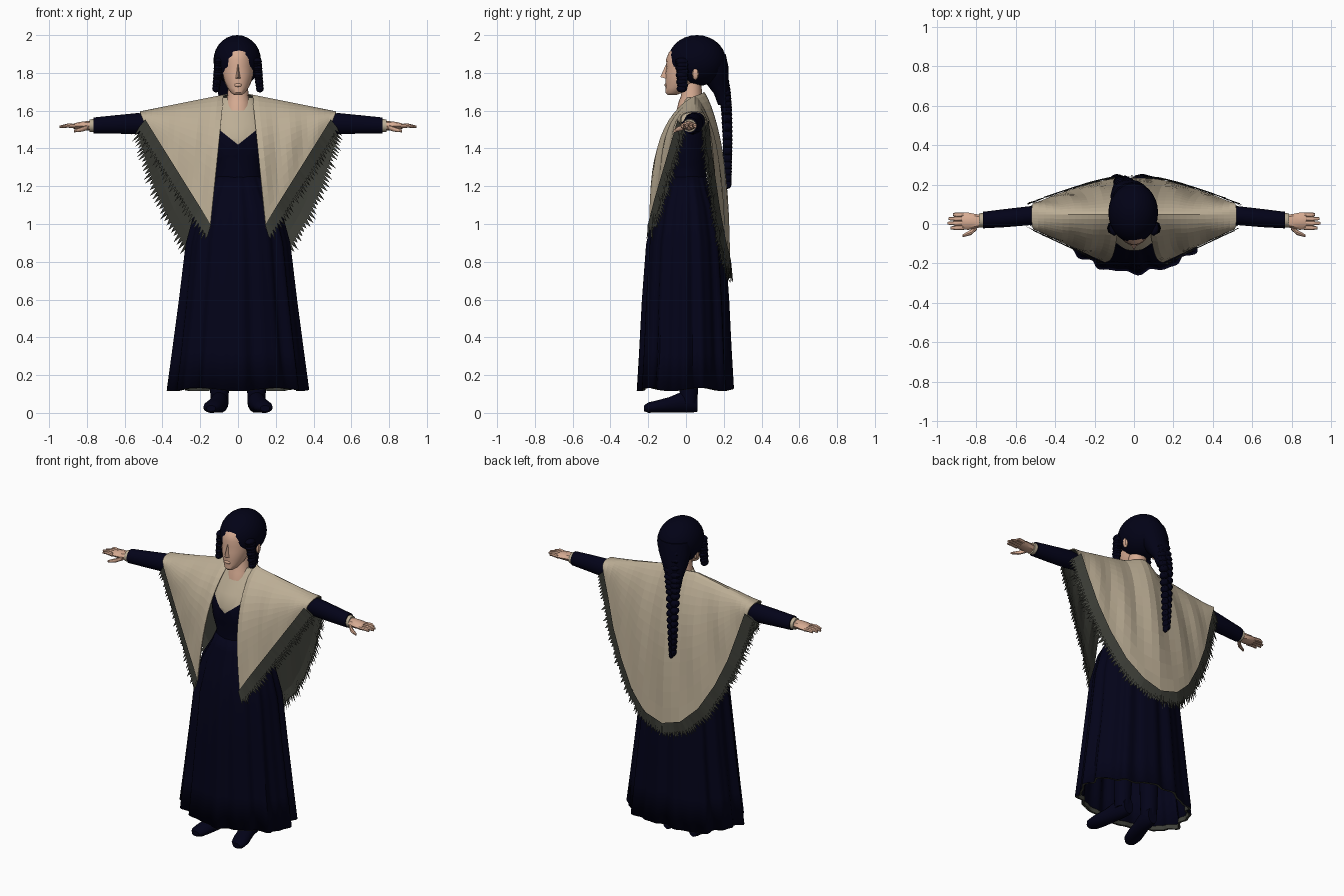
import bpy, bmesh, math, random
from mathutils import Vector as V

if "Cube" in bpy.data.objects:
    bpy.data.objects.remove(bpy.data.objects["Cube"])
random.seed(4)

def mat(name, *c):
    m = bpy.data.materials.new(name)
    m.diffuse_color = (*c, 1)
    m.use_nodes = True
    m.node_tree.nodes["Principled BSDF"].inputs["Base Color"].default_value = m.diffuse_color
    return m
NAVY = mat("navy cloth", .0008, .0008, .0095)
HAIR = mat("dark hair", .0006, .0006, .008)
BEIGE = mat("beige wool", .50, .42, .30)
OLIVE = mat("dark olive lining", .048, .05, .04)
SKIN = mat("skin", .68, .41, .29)

def finish(name, bm, mats, smooth=True):
    me = bpy.data.meshes.new(name)
    bm.to_mesh(me); bm.free()
    for m in mats: me.materials.append(m)
    ob = bpy.data.objects.new(name, me)
    bpy.context.collection.objects.link(ob)
    if smooth:
        bpy.ops.object.select_all(action='DESELECT')
        ob.select_set(True); bpy.context.view_layer.objects.active = ob
        bpy.ops.object.shade_smooth_by_angle(angle=math.radians(40))
    return ob

def ring(c, a, b, axis='z', n=16):
    out = []
    for k in range(n):
        t = 2 * math.pi * k / n
        p, q = a * math.cos(t), b * math.sin(t)
        out.append(V(c) + V({'x': (0, p, q), 'y': (p, 0, q), 'z': (p, q, 0)}[axis]))
    return out

def grid(bm, rows, closed):
    vs = [[bm.verts.new(p) for p in r] for r in rows]
    n = len(rows[0])
    for a, b in zip(vs, vs[1:]):
        for k in range(n if closed else n - 1):
            bm.faces.new((a[k], a[(k + 1) % n], b[(k + 1) % n], b[k]))
    return vs

def loft_into(bm, rings, caps=True):
    vs = grid(bm, rings, True)
    if caps:
        bm.faces.new(vs[0]); bm.faces.new(vs[-1])
    bmesh.ops.recalc_face_normals(bm, faces=bm.faces)

def loft(name, rings, m, caps=True):
    bm = bmesh.new()
    loft_into(bm, rings, caps)
    return finish(name, bm, [m])

def ball(bm, c, r, seg=12):
    res = bmesh.ops.create_uvsphere(bm, u_segments=seg, v_segments=max(6, seg // 2), radius=1)
    for v in res['verts']:
        v.co = V((v.co.x * r[0] + c[0], v.co.y * r[1] + c[1], v.co.z * r[2] + c[2]))

def interp(pts, u):
    f = min(max(u, 0), 1) * (len(pts) - 1)
    i = min(int(f), len(pts) - 2)
    return V(pts[i]).lerp(V(pts[i + 1]), f - i)

# Pleated skirt with olive trim under the hem
def skirt_ring(z, rx, ry, amp, n=132):
    out = []
    for k in range(n):
        t = 2 * math.pi * k / n
        c, s = math.cos(t), math.sin(t)
        f = 1 - amp + amp * (.6 * math.cos(13 * t + 1) + .4 * math.cos(21 * t))
        out.append(V((c * rx * f, math.copysign(abs(s) ** .95, s) * ry * f, z + amp * .15 * math.sin(5 * t))))
    return out
rows = [(.125, .382, .262, .055), (.32, .355, .25, .055), (.6, .317, .235, .05), (.9, .28, .212, .04),
        (1.08, .23, .172, .035), (1.18, .17, .13, .03), (1.25, .135, .108, .01)]
skirt = loft("skirt", [skirt_ring(*r) for r in rows], NAVY, False)
sol = skirt.modifiers.new("cloth", 'SOLIDIFY'); sol.thickness = .006
loft("hem_trim", [skirt_ring(.123, .381, .261, .055), skirt_ring(.123, .367, .247, .055),
                  skirt_ring(.15, .365, .245, .055)], OLIVE, False)

# Bodice and blouse: cut along a V neckline
bm = bmesh.new()
loft_into(bm, [ring((0, y, z), a, b, 'z', 32) for z, a, b, y in
    [(1.2, .14, .112, 0), (1.27, .13, .105, 0), (1.36, .15, .122, -.005), (1.45, .16, .13, -.005),
     (1.53, .165, .108, .01), (1.6, .135, .075, .03), (1.635, .11, .062, .035), (1.67, .08, .052, .045)]])
for s in (-1, 1):
    bmesh.ops.bisect_plane(bm, geom=bm.verts[:] + bm.edges[:] + bm.faces[:],
                           plane_co=(0, 0, 1.42), plane_no=(-.8 * s, 0, 1))
for f in bm.faces:
    c = f.calc_center_median()
    f.material_index = int(c.z > 1.42 + .8 * abs(c.x) and c.y < .03 or c.z > 1.6)
finish("bodice", bm, [NAVY, BEIGE])

# Neck, face, nose, ears
loft("neck", [ring((0, y, z), r, q, 'z') for z, r, q, y in
    [(1.6, .07, .06, .01), (1.645, .066, .062, .022), (1.68, .056, .056, .03), (1.76, .05, .05, .03)]], SKIN)
loft("face", [ring((0, (f + b) / 2, z), a, (b - f) / 2, 'z', 20) for z, a, f, b in
    [(1.683, .02, -.098, -.05), (1.695, .038, -.109, -.02), (1.72, .055, -.108, .02), (1.75, .07, -.108, .05),
     (1.8, .083, -.109, .09), (1.835, .086, -.102, .11), (1.87, .085, -.106, .12), (1.91, .078, -.09, .12),
     (1.95, .055, -.05, .11)]], SKIN)
bm = bmesh.new()
n = [bm.verts.new(p) for p in [(0, -.104, 1.85), (-.016, -.1, 1.768), (.016, -.1, 1.768), (0, -.136, 1.778)]]
for a, b, c in [(0, 1, 3), (0, 3, 2), (1, 2, 3), (0, 2, 1)]:
    bm.faces.new((n[a], n[b], n[c]))
bmesh.ops.recalc_face_normals(bm, faces=bm.faces)
ball(bm, (0, -.106, 1.735), (.022, .008, .009), 8)
finish("nose_and_mouth", bm, [SKIN])
bm = bmesh.new()
for s in (-1, 1):
    ball(bm, (s * .106, .05, 1.795), (.014, .018, .033), 8)
finish("ears", bm, [SKIN])

# Hair cap, gathered nape, side strands and braid
bm = bmesh.new()
ball(bm, (-.004, .058, 1.865), (.126, .153, .135), 28)
for s in (-1, 1):
    for k in range(9):
        w = 1 - .03 * k
        ball(bm, (s * (.1 + .002 * k), -.022 + .004 * (k % 2), 1.86 - .018 * k), (.027 * w, .038 * w, .02), 8)
loft_into(bm, [ring((x, y, z), a, b) for x, y, z, a, b in
    [(-.01, .12, 1.9, .1, .09), (-.02, .14, 1.83, .1, .085), (-.035, .16, 1.76, .08, .065),
     (-.05, .19, 1.69, .055, .042), (-.055, .2, 1.63, .045, .03)]])
finish("hair", bm, [HAIR])
bm = bmesh.new()
path = [(-.03, .18, 1.84), (-.05, .205, 1.7), (-.06, .215, 1.6), (-.06, .22, 1.45), (-.06, .22, 1.32), (-.06, .22, 1.21)]
for k in range(34):
    u = k / 33
    p, w = interp(path, u), .055 - .037 * u
    ball(bm, (p.x + (1 if k % 2 else -1) * w * .4, p.y, p.z), (w * .75, .014 + w * .4, .024), 8)
finish("braid", bm, [HAIR])

# Sleeves, cuffs, hands, shoes (both sides)
for s, side in ((-1, "left"), (1, "right")):
    tube = lambda name, pts, m, ax='x', n=14: loft(
        name, [ring((s * x, y, z), a, b, ax, n) for x, y, z, a, b in pts], m)
    tube(side + "_sleeve", [(.1, .03, 1.53, .045, .06), (.25, .035, 1.53, .04, .05), (.4, .04, 1.53, .038, .046),
        (.48, .042, 1.532, .043, .05), (.53, .042, 1.532, .048, .057), (.65, .03, 1.527, .046, .05),
        (.765, .02, 1.522, .042, .043)], NAVY)
    tube(side + "_cuff", [(.755, .02, 1.522, .036, .036), (.785, .018, 1.52, .036, .034)], BEIGE)
    bm = bmesh.new()
    digits = [[(.77, .016, 1.52, .03, .027), (.8, .014, 1.52, .036, .025), (.84, .014, 1.52, .044, .02), (.872, .016, 1.518, .042, .014)]]
    for y0, y1, x1 in [(-.018, -.02, .93), (.004, .004, .945), (.026, .027, .94), (.046, .048, .918)]:
        digits.append([(.862, y0, 1.518, .012, .012), (.9, (y0 + y1) / 2, 1.521, .012, .011), (x1, y1, 1.515, .007, .006)])
    digits.append([(.795, -.012, 1.512, .016, .013), (.825, -.042, 1.502, .014, .013), (.868, -.06, 1.492, .007, .007)])
    for d in digits:
        loft_into(bm, [ring((s * x, y, z), a, b, 'x', 8) for x, y, z, a, b in d])
    finish(side + "_hand", bm, [SKIN])
    tube(side + "_shoe", [(.09, .06, .055, .033, .05), (.092, .03, .06, .043, .06), (.1, -.03, .055, .045, .055),
        (.115, -.09, .042, .048, .042), (.13, -.15, .034, .052, .034), (.14, -.2, .028, .044, .028),
        (.143, -.222, .024, .025, .016)], NAVY, 'y')
    tube(side + "_boot_leg", [(.098, .015, .05, .045, .045), (.098, .015, .12, .05, .05), (.095, .02, .45, .06, .06)], NAVY, 'z')

# Shawl: two front panels and one back panel hanging from a shoulder ridge
def ridge(x):
    return V((x, .048 + .047 * max(0, 1 - (x / .1) ** 2), 1.7 - .2 * abs(x)))
def front_edge(u):
    x = .148 + .352 * u
    return V((x, -.196 + .165 * u, .98 + (x - .148) * 1.6))
BACK = [(0, .235, .755), (.13, .228, .795), (.24, .2, .9), (.335, .17, 1.06),
        (.41, .145, 1.23), (.462, .122, 1.4), (.505, .108, 1.54)]
def back_edge(u):
    p = interp(BACK, abs(u))
    return V((math.copysign(p.x, u), p.y, p.z))

def panel(name, us, top, bottom, back):
    bm = bmesh.new()
    cols = []
    for u in us:
        a, b, col = top(u), bottom(u), []
        w = abs(u)
        for j in range(15):
            t = (j / 14) ** 1.6
            p = a.lerp(b, t)
            g = (1 - (1 - t) ** 4) ** (.8 - .3 * w)
            k = (.68 + .2 * w) if back else (.83 + .1 * w)
            p.y = a.y + (b.y - a.y) * (k * g + (1 - k) * t)
            p.y += .008 * math.sin(a.x * 38 + 2 * t) * math.sin(math.pi * t) * (1 - u * u)
            col.append(p)
        cols.append(col)
    grid(bm, cols, False)
    bm.normal_update()
    if (sum(f.normal.y * f.calc_area() for f in bm.faces) > 0) != back:
        bmesh.ops.reverse_faces(bm, faces=bm.faces)
    ob = finish(name, bm, [BEIGE, OLIVE], False)
    m = ob.modifiers.new("lining", 'SOLIDIFY')
    m.thickness, m.offset, m.material_offset, m.material_offset_rim = .006, -1, 1, 0

# Ragged fringe: a band plus uneven tassels along an edge
def fringe(name, pts, lean):
    bm = bmesh.new()
    dirs = []
    for i, p in enumerate(pts):
        d = pts[min(i + 1, len(pts) - 1)] - pts[max(i - 1, 0)]
        out = V((d.z, 0, -d.x))
        if out.z > 0: out = -out
        w = min(1, 4 * i / (len(pts) - 1))
        out.x *= .3 + .7 * w
        dirs.append((out.normalized() + V((0, lean * w, -.55))).normalized())
    for i in range(len(pts) - 1):
        a, b, la, lb = pts[i], pts[i + 1], dirs[i], dirs[i + 1]
        for sh in (-.007, .007):
            off = V((0, sh, 0))
            up = lambda p, l, k: p + l * k + off
            tip = (a + b) / 2 + (la + lb) / 2 * random.uniform(.06, .1) + off * random.uniform(.5, 2.5)
            q = [bm.verts.new(c) for c in (up(a, la, -.015), up(b, lb, -.015), up(b, lb, .045), tip, up(a, la, .045))]
            bm.faces.new(q)
    finish(name, bm, [OLIVE], False)

N = 14
for s, side in ((-1, "left"), (1, "right")):
    flip = lambda p: V((s * p.x, p.y, p.z))
    panel(side + "_shawl_front", [i / N for i in range(N + 1)],
          lambda u: flip(ridge(.075 + .445 * u)), lambda u: flip(front_edge(u)), False)
    fringe(side + "_front_fringe", [flip(front_edge(i / 36)) for i in range(37)], .55)
    fringe(side + "_back_fringe", [flip(back_edge(i / 50)) for i in range(51)], -.45)
panel("shawl_back", [i / N for i in range(-N, N + 1)], lambda u: ridge(.52 * u), back_edge, True)
